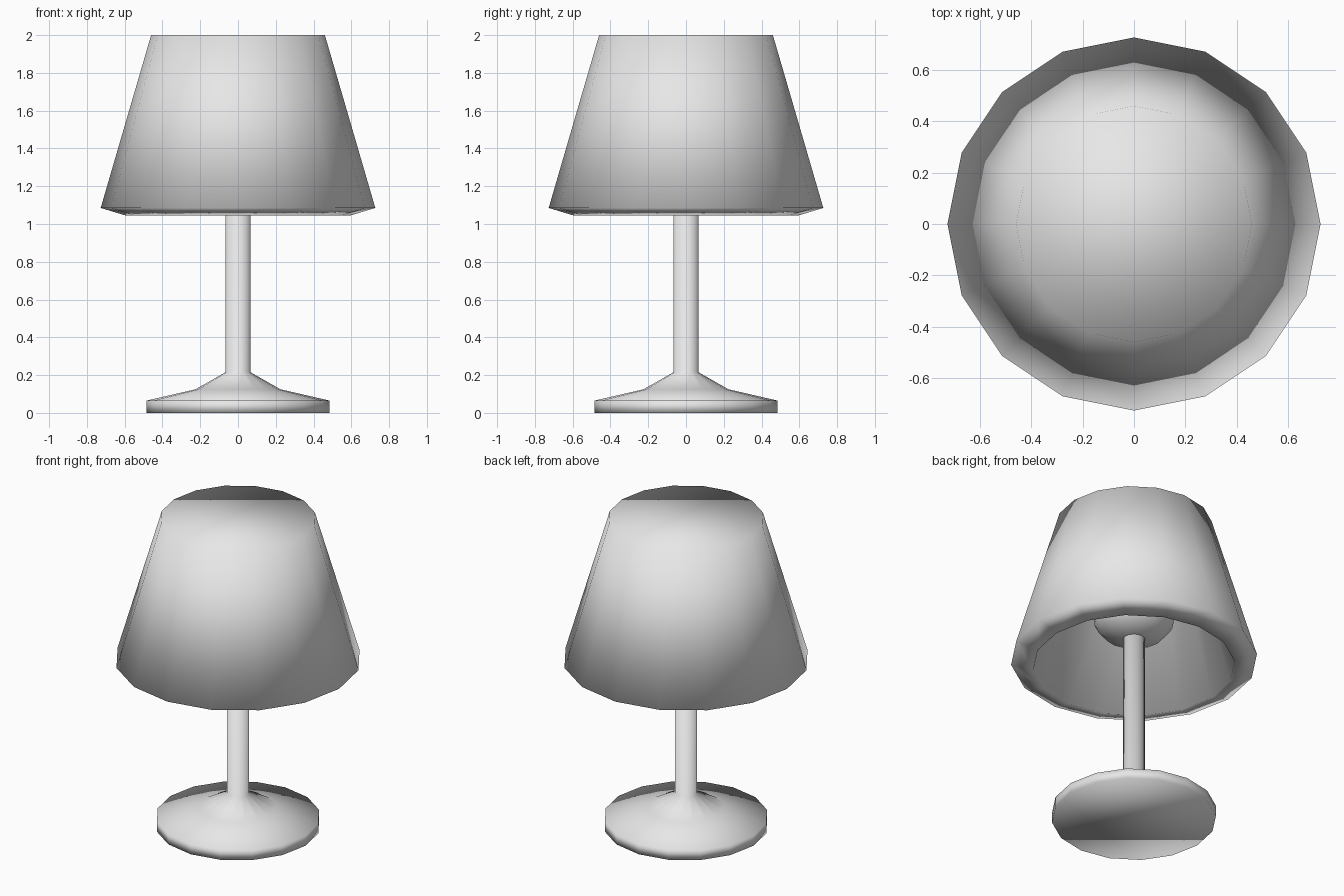
import bpy
import bmesh
from math import cos, sin, tau

SIDES = 16

cube = bpy.data.objects.get("Cube")
if cube:
    bpy.data.objects.remove(cube, do_unlink=True)

# One plain colour for the whole lamp
grey = bpy.data.materials.new("light_grey")
grey.use_nodes = True
grey.diffuse_color = (0.8, 0.8, 0.8, 1)
grey.node_tree.nodes["Principled BSDF"].inputs["Base Color"].default_value = (0.8, 0.8, 0.8, 1)


def lathe(name, profile):
    """Turn (radius, height) points into a smooth closed shape with flat end caps."""
    bm = bmesh.new()
    rings = [[bm.verts.new((r * cos(tau * i / SIDES), r * sin(tau * i / SIDES), z))
              for i in range(SIDES)] for r, z in profile]
    for low, high in zip(rings, rings[1:]):
        for i in range(SIDES):
            j = (i + 1) % SIDES
            bm.faces.new((low[i], low[j], high[j], high[i]))
    bm.faces.new(rings[0][::-1])
    bm.faces.new(rings[-1])
    bmesh.ops.recalc_face_normals(bm, faces=bm.faces)
    for face in bm.faces:
        face.smooth = True
    mesh = bpy.data.meshes.new(name)
    bm.to_mesh(mesh)
    bm.free()
    mesh.materials.append(grey)
    obj = bpy.data.objects.new(name, mesh)
    bpy.context.collection.objects.link(obj)
    return obj


# Round foot flaring into the stem
lathe("base_and_stem", [(0.485, 0), (0.485, 0.065), (0.225, 0.125),
                        (0.066, 0.215), (0.066, 1.26)])

# Bulb on top of the stem, hidden inside the shade
lathe("bulb", [(0.07, 1.22), (0.18, 1.26), (0.235, 1.33), (0.235, 1.45),
               (0.18, 1.56), (0.08, 1.6)])

# Thick hollow shade: inner top, inner wall, sloping lip, outer wall, top
lathe("shade", [(0.37, 1.89), (0.595, 1.045), (0.727, 1.085), (0.46, 2)])
